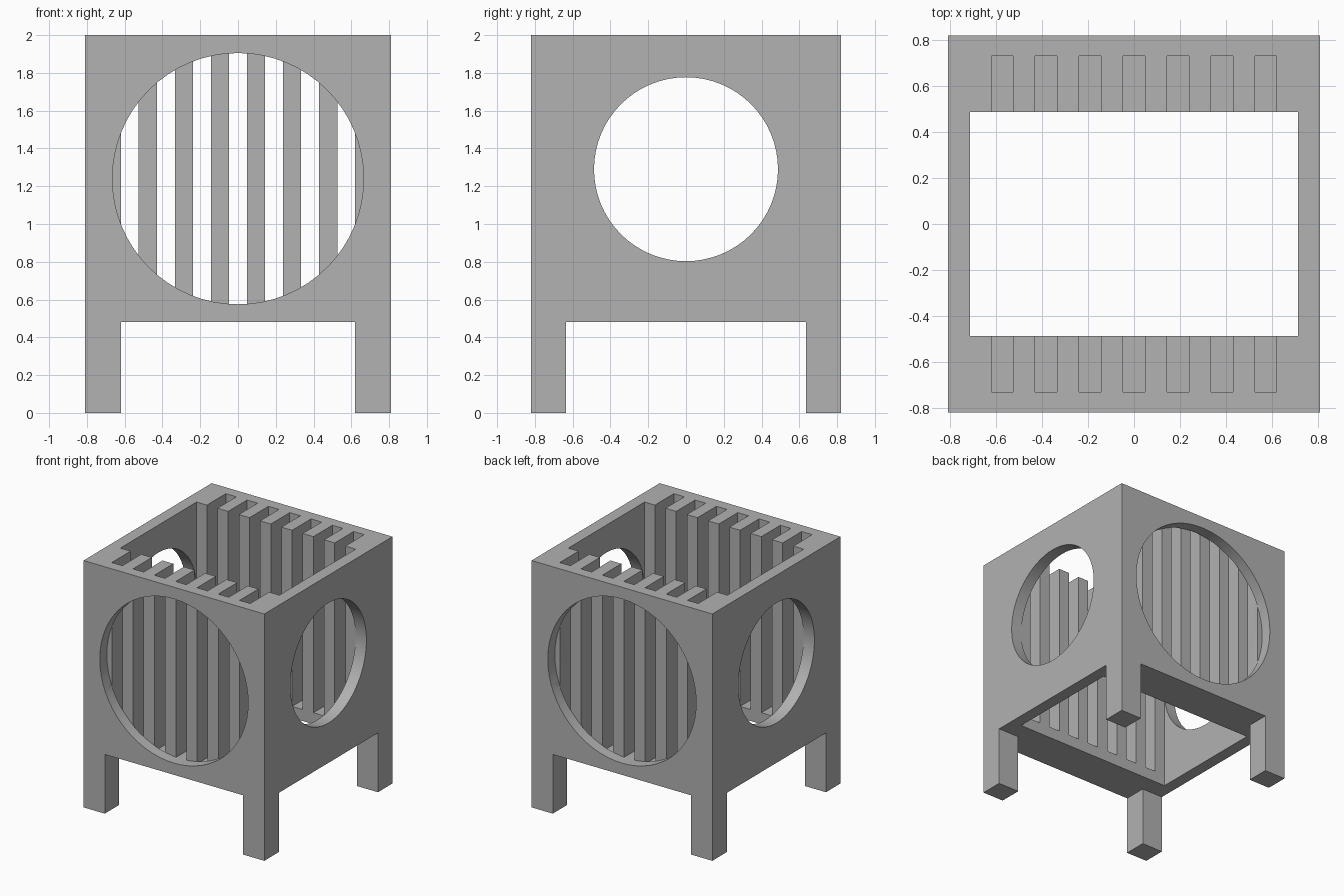
import bpy
from math import pi

default = bpy.data.objects.get("Cube")
if default:
    bpy.data.objects.remove(default, do_unlink=True)

HALF_X, HALF_Y, TOP = 0.81, 0.82, 2.0
LEG_TOP = 0.48

grey = bpy.data.materials.new("plain_grey")
grey.use_nodes = True
color = (0.445, 0.445, 0.445, 1)
grey.diffuse_color = color
grey.node_tree.nodes["Principled BSDF"].inputs["Base Color"].default_value = color


def box(name, low, high):
    """Box between two opposite corners."""
    middle = [(a + b) / 2 for a, b in zip(low, high)]
    bpy.ops.mesh.primitive_cube_add(size=1, location=middle)
    obj = bpy.context.object
    obj.name = name
    obj.scale = [b - a for a, b in zip(low, high)]
    bpy.ops.object.transform_apply(location=True, rotation=True, scale=True)
    return obj


def disc(name, radius, depth, location, rotation):
    """Round cutter lying on its side."""
    bpy.ops.mesh.primitive_cylinder_add(vertices=64, radius=radius, depth=depth,
                                        location=location, rotation=rotation)
    bpy.context.object.name = name
    bpy.ops.object.transform_apply(location=True, rotation=True, scale=True)
    return bpy.context.object


def carve(body, cutter):
    """Subtract the cutter from the body and discard it."""
    cutter.hide_render = True
    mod = body.modifiers.new("carve", 'BOOLEAN')
    mod.operation = 'DIFFERENCE'
    mod.solver = 'EXACT'
    mod.object = cutter
    bpy.context.view_layer.objects.active = body
    bpy.ops.object.modifier_apply(modifier=mod.name)
    bpy.data.objects.remove(cutter, do_unlink=True)


# Solid block that becomes the housing with its four legs
body = box("slatted_housing", (-HALF_X, -HALF_Y, 0), (HALF_X, HALF_Y, TOP))

# Gaps between the legs, both ways
carve(body, box("gap_front_back", (-0.62, -1, -0.1), (0.62, 1, LEG_TOP)))
carve(body, box("gap_sides", (-1, -0.635, -0.1), (1, 0.635, LEG_TOP)))

# Central shaft, open at top and bottom
carve(body, box("shaft", (-0.713, -0.488, 0.3), (0.713, 0.488, 2.1)))

# Round windows through both side walls
carve(body, disc("side_window", 0.487, 2, (0, 0, 1.29), (0, pi / 2, 0)))

# Front and back: vertical slots behind a large round window
for side in (-1, 1):
    for i in range(-3, 4):
        x = i * 0.191
        y_in, y_out = sorted((side * 0.4, side * 0.73))
        carve(body, box("slot", (x - 0.0475, y_in, 0.573), (x + 0.0475, y_out, 2.1)))
    carve(body, disc("large_window", 0.665, 0.2, (0, side * 0.829, 1.24), (pi / 2, 0, 0)))

# Finish
body.data.materials.clear()
body.data.materials.append(grey)
for face in body.data.polygons:
    face.material_index = 0
bpy.ops.object.select_all(action='DESELECT')
body.select_set(True)
bpy.context.view_layer.objects.active = body
bpy.ops.object.shade_smooth_by_angle(angle=pi / 6)
